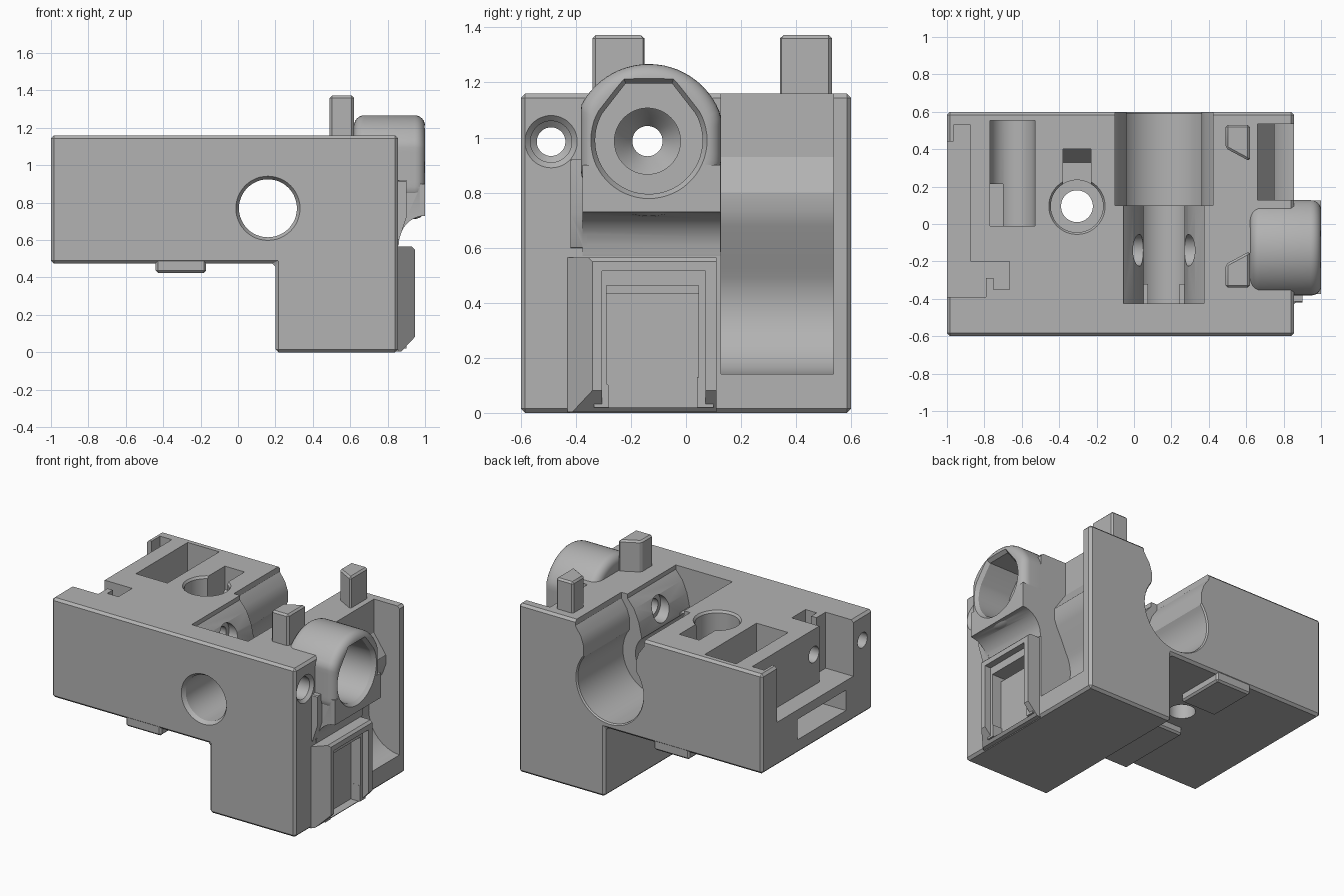
import bpy, bmesh, math
from mathutils import Vector

cube = bpy.data.objects.get("Cube")
if cube:
    bpy.data.objects.remove(cube, do_unlink=True)

grey = bpy.data.materials.new("plain grey")
grey.use_nodes = True
COLOUR = (0.45, 0.45, 0.45, 1)
grey.diffuse_color = COLOUR
grey.node_tree.nodes["Principled BSDF"].inputs["Base Color"].default_value = COLOUR


def place(axis, u, v, w):
    return {"x": (w, u, v), "y": (u, w, v), "z": (u, v, w)}[axis]


def loft(name, axis, ends, bevel=0, segments=1):
    """Closed solid through matching outlines; ends = [(position, outline), ...]"""
    bm = bmesh.new()
    rings = [[bm.verts.new(place(axis, u, v, w)) for u, v in pts] for w, pts in ends]
    n = len(rings[0])
    for a, b in zip(rings, rings[1:]):
        for i in range(n):
            j = (i + 1) % n
            bm.faces.new((a[i], a[j], b[j], b[i]))
    bm.faces.new(rings[0])
    bm.faces.new(rings[-1])
    bmesh.ops.recalc_face_normals(bm, faces=bm.faces)
    if bevel:
        edges = [e for e in bm.edges if e.calc_face_angle(0) > math.radians(40)]
        bmesh.ops.bevel(bm, geom=edges, offset=bevel, segments=segments,
                        profile=0.5, affect="EDGES")
    mesh = bpy.data.meshes.new(name)
    bm.to_mesh(mesh)
    bm.free()
    mesh.materials.append(grey)
    ob = bpy.data.objects.new(name, mesh)
    bpy.context.collection.objects.link(ob)
    return ob


def prism(name, axis, pts, a, b, bevel=0, segments=1):
    return loft(name, axis, [(a, pts), (b, pts)], bevel, segments)


def rect(u0, u1, v0, v1):
    return [(u0, v0), (u1, v0), (u1, v1), (u0, v1)]


def circle(u, v, r, n=48):
    return [(u + r * math.cos(2 * math.pi * i / n), v + r * math.sin(2 * math.pi * i / n))
            for i in range(n)]


def round_hole(axis, u, v, steps):
    """Turned cutter; steps = [(position, radius), ...]"""
    return loft("hole_cutter", axis, [(w, circle(u, v, r)) for w, r in steps])


def combine(target, tool, operation="DIFFERENCE"):
    mod = target.modifiers.new("combine", "BOOLEAN")
    mod.object, mod.operation, mod.solver = tool, operation, "EXACT"
    bpy.context.view_layer.objects.active = target
    bpy.ops.object.modifier_apply(modifier=mod.name)
    bpy.data.objects.remove(tool, do_unlink=True)


# L-shaped main block
body = prism("carriage_body", "y",
             [(-1, .475), (.2, .475), (.2, 0), (.855, 0), (.855, 1.16), (-1, 1.16)],
             -.6, .6, bevel=.016)

# Curved side channel, open at the top
channel = [(.9, 1.2), (.66, 1.2), (.66, .93), (.75, .8), (.75, .735), (.73, .68), (.69, .6)]
channel += [(.86 - .24 * math.sin(t), .39 + .25 * math.cos(t))
            for t in [math.pi * (.32 + .68 * i / 14) for i in range(15)]]
channel += [(.9, .14)]
combine(body, prism("channel_cutter", "y", channel, .128, .535))

# Clip block on the right face
outline = [(.8, -.43), (.855, -.43), (.945, -.34), (.945, .11), (.8, .11)]
clip = prism("clip_block", "z", outline, .004, .565)
combine(clip, prism("clip_bevel_cutter", "y", [(.86, -.01), (1, .14), (1, -.01)], -.6, .3))
combine(clip, prism("clip_top_cutter", "y", [(.925, .57), (.96, .57), (.96, .535)], -.6, .3))
combine(body, clip, "UNION")
combine(body, prism("clip_opening_cutter", "x", rect(-.305, .07, .02, .515), .9, 1.1))
combine(body, prism("clip_panel_cutter", "x", rect(-.288, .045, .02, .462), .83, 1.1))
combine(body, prism("clip_slot_cutter", "x", rect(-.288, .045, .435, .462), .72, 1.1))

# Flared support under the barrel
support = [(.8, .57), (.858, .57)]
support += [(1 - .14 * math.cos(t), .58 + .15 * math.sin(t))
            for t in [math.pi / 2 * i / 8 for i in range(9)]]
support += [(1, .9), (.8, .9)]
combine(body, prism("barrel_support", "y", support, -.375, .126), "UNION")
combine(body, prism("support_web", "y", [(.8, .59), (.86, .6), (.9, .72), (.9, .92), (.8, .92)],
                    -.42, -.36), "UNION")

# Barrel with flattened sides and rounded rims
CY, CZ = -.135, .99
barrel = [(min(max(y, -.382), .127), z) for y, z in circle(CY, CZ, .277, 64)]
seen = []
for p in barrel:
    if all((Vector(p) - Vector(q)).length > .001 for q in seen):
        seen.append(p)
rims = []
for t in range(7):
    a = math.pi / 2 * t / 6
    s = 1 - .2 * (1 - math.sin(a))
    rims.append((.62 + .055 * (1 - math.cos(a)),
                 [(CY + (y - CY) * s, CZ + (z - CZ) * s) for y, z in seen]))
rims += [(1.62 - w, pts) for w, pts in reversed(rims)]
combine(body, loft("barrel", "x", rims), "UNION")


# Barrel bore with a flat-topped roof and tapered floor
def bore(r):
    arc = [math.radians(150 + 240 * i / 40) for i in range(41)]
    pts = [(CY + r * math.cos(a), CZ + r * math.sin(a)) for a in arc]
    return pts + [(CY + .43 * r, CZ + 1.06 * r), (CY - .43 * r, CZ + 1.06 * r)]


combine(body, loft("bore_cutter", "x",
                   [(.74, bore(.195)), (.975, bore(.195)), (1.02, bore(.225))]))
combine(body, round_hole("x", CY - .005, .987,
                         [(-1.1, .055), (.62, .055), (.68, .095), (.71, .12), (.8, .12)]))
# Small side hole with counterbore
combine(body, round_hole("x", -.49, .985,
                         [(-1.1, .052), (.72, .052), (.74, .075), (.835, .075), (.86, .1), (1.1, .1)]))

# Two wedge-topped posts, mirrored
post = [(.49, .405), (.62, .335), (.62, .53), (.49, .53)]
for pts in (post, [(x, .19 - y) for x, y in post]):
    combine(body, prism("top_post", "z", pts, 1.1, 1.372, bevel=.012), "UNION")

# Underside pads
for y0, y1 in ((-.597, -.06), (.25, .597)):
    combine(body, prism("underside_pad", "z", rect(-.44, -.17, y0, y1), .425, .52, bevel=.012),
            "UNION")

# Rod bore: round seat at the back, flared neck to the top, clear hole to the front
BX, BZ = .16, .77
combine(body, round_hole("y", BX, BZ, [(.1, .25), (.59, .25), (.61, .265)]))
neck = [(BX - .2, BZ), (BX + .2, BZ), (BX + .2, 1.0), (BX + .22, 1.06), (BX + .262, 1.12),
        (BX + .262, 1.2), (BX - .262, 1.2), (BX - .262, 1.12), (BX - .22, 1.06), (BX - .2, 1.0)]
combine(body, prism("neck_cutter", "y", neck, .1, .7))
combine(body, round_hole("y", BX, BZ, [(-.62, .185), (-.575, .155), (.12, .155)]))
vee = [(BX - .11, .9), (BX + .11, .9), (BX + .13, .99), (BX + .165, 1.07), (BX + .215, 1.13),
       (BX + .215, 1.2), (BX - .215, 1.2), (BX - .215, 1.13), (BX - .165, 1.07), (BX - .13, .99)]
combine(body, prism("vee_cutter", "y", vee, -.425, .12))
combine(body, prism("rod_slot_cutter", "z", rect(BX - .11, BX + .11, -.32, .12), BZ, 1.1))
combine(body, round_hole("x", -.14, .987, [(BX - .19, .085), (BX + .19, .085)]))

# Stepped round hole with a sloped key slot
combine(body, round_hole("z", -.305, .095,
                         [(.3, .085), (.62, .085), (.621, .14), (1.145, .14), (1.18, .165)]))
combine(body, prism("key_cutter", "x", [(.1, .9), (.33, .9), (.4, 1.0), (.4, 1.2), (.1, 1.2)],
                    -.38, -.23))

# Long top pocket and the window it meets on the left face
combine(body, prism("pocket_cutter", "z", rect(-.77, -.53, -.01, .553), .72, 1.2))
combine(body, prism("pocket_floor_cutter", "y", circle(-.65, .72, .12, 32), -.01, .553))
combine(body, prism("window_cutter", "x", rect(-.31, .215, .57, .71), -1.1, -.7))

# Stepped recess in the left face
recess = [(-1.1, .44), (-.965, .44), (-.965, .53), (-.875, .53), (-.875, -.2), (-.665, -.2),
          (-.665, -.35), (-.75, -.35), (-.75, -.29), (-.79, -.29), (-.79, -.39), (-1.1, -.39)]
combine(body, prism("recess_cutter", "z", recess, .775, 1.3))

# Snap tabs at the foot of the clip
for y0, y1 in ((-.335, -.28), (.04, .1)):
    prism("snap_tab", "x", [(y0, .02), (y1, .02), (y1, .1), (y0, .13)], .82, .9)

# Smooth curved surfaces, keep hard edges
for ob in bpy.context.scene.objects:
    if ob.type == "MESH":
        bpy.ops.object.select_all(action="DESELECT")
        ob.select_set(True)
        bpy.context.view_layer.objects.active = ob
        bpy.ops.object.shade_smooth_by_angle(angle=math.radians(30))
